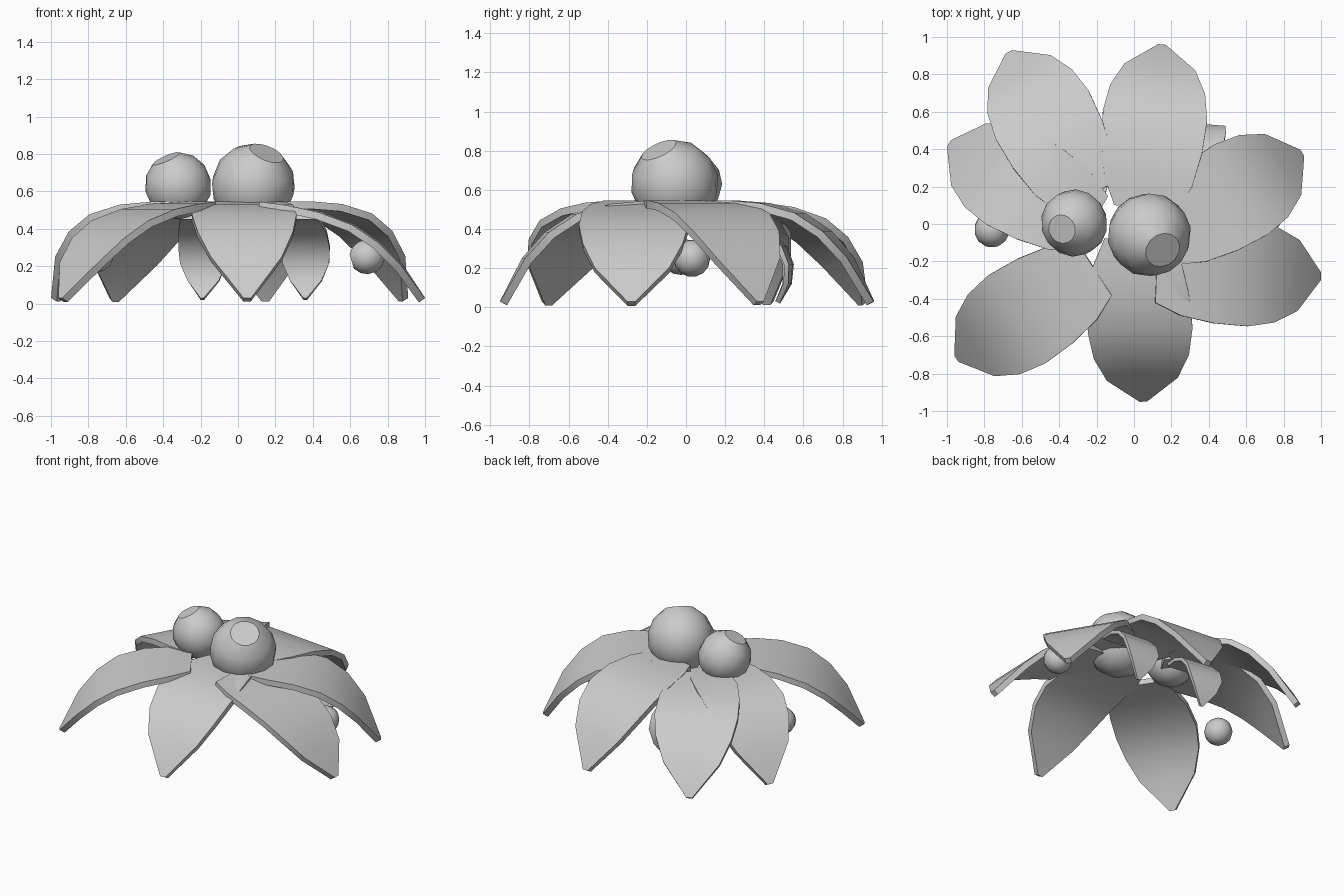
import bpy, bmesh, math
from mathutils import Vector

cube = bpy.data.objects.get("Cube")
if cube:
    bpy.data.objects.remove(cube, do_unlink=True)

grey = bpy.data.materials.new("plain_grey")
grey.use_nodes = True
grey.diffuse_color = (0.6, 0.6, 0.6, 1)
grey.node_tree.nodes["Principled BSDF"].inputs["Base Color"].default_value = (0.6, 0.6, 0.6, 1)


def finish(name, bm, angle):
    mesh = bpy.data.meshes.new(name)
    bm.to_mesh(mesh)
    bm.free()
    mesh.materials.append(grey)
    obj = bpy.data.objects.new(name, mesh)
    bpy.context.collection.objects.link(obj)
    bpy.ops.object.select_all(action='DESELECT')
    obj.select_set(True)
    bpy.context.view_layer.objects.active = obj
    bpy.ops.object.shade_smooth_by_angle(angle=math.radians(angle))
    return obj


# Petal stations: distance back from the tip, height, half width
OUTER = [(0, .03, .02), (.12, .21, .19), (.24, .335, .255), (.38, .43, .28),
         (.56, .495, .27), (.74, .53, .235), (.88, .545, .17)]
INNER = [(0, .02, .01), (-.05, .12, .085), (-.055, .22, .125), (-.02, .31, .13),
         (.06, .39, .12), (.18, .45, .1), (.3, .475, .08)]


def petal(name, tip, base, stations, lift=0.0, thickness=.04):
    """A bent plate with a leaf outline, running from its tip back to its base."""
    tip, base = Vector((*tip, 0)), Vector((*base, 0))
    inward = (base - tip).normalized()
    side = Vector((-inward.y, inward.x, 0))
    length = stations[-1][0]
    bm = bmesh.new()
    rows = []
    for d, z, w in stations:
        bulge = lift * math.sin(math.pi * (max(0, d) / length) ** .6)
        mid = tip + inward * d + Vector((0, 0, z + bulge))
        rows.append([bm.verts.new(mid + side * w * k) for k in (-1, 0, 1)])
    for a, b in zip(rows, rows[1:]):
        for i in range(2):
            bm.faces.new((a[i], a[i + 1], b[i + 1], b[i]))
    bm.normal_update()
    if sum(f.normal.z for f in bm.faces) < 0:
        bmesh.ops.reverse_faces(bm, faces=bm.faces[:])
    obj = finish(name, bm, 35)
    solid = obj.modifiers.new("thickness", 'SOLIDIFY')
    solid.thickness = thickness
    solid.offset = -1
    bpy.ops.object.modifier_apply(modifier=solid.name)
    bpy.ops.object.shade_smooth_by_angle(angle=math.radians(35))


def berry(name, centre, radius, pole):
    """A rounded ball whose pole is cut to a flat disc."""
    bm = bmesh.new()
    bmesh.ops.create_uvsphere(bm, u_segments=14, v_segments=7, radius=radius)
    top = max(bm.verts, key=lambda v: v.co.z)
    bmesh.ops.dissolve_verts(bm, verts=[top])
    turn = Vector((0, 0, 1)).rotation_difference(Vector(pole))
    for v in bm.verts:
        v.co = turn @ v.co + Vector(centre)
    finish(name, bm, 27)


# Seven large petals
petal("front_petal", (.05, -.95), (.01, -.05), OUTER, .05)
petal("front_left_petal", (1, -.28), (.11, -.25), OUTER, -.01)
petal("back_left_petal", (.9, .38), (.13, -.08), OUTER, .055)
petal("back_petal", (.15, .96), (.065, .1), OUTER, .055)
petal("back_right_petal", (-.67, .92), (-.25, .13), OUTER, .025)
petal("right_petal", (-.99, .43), (-.22, 0), OUTER, .05)
petal("front_right_petal", (-.95, -.72), (-.15, -.2), OUTER, .015)

# Two small curled petals underneath
petal("inner_left_petal", (.36, .48), (.33, .1), INNER, thickness=.025)
petal("inner_right_petal", (-.19, .48), (-.24, .1), INNER, thickness=.025)

# Berries on top and below
berry("large_berry", (.082, -.058, .632), .225, (.35, -.4, .85))
berry("medium_berry", (-.32, .005, .63), .18, (-.4, -.2, .9))
berry("small_left_berry", (.69, .03, .25), .095, (-1, 0, -.3))
berry("small_right_berry", (-.76, -.03, .26), .095, (0, -1, -.3))
